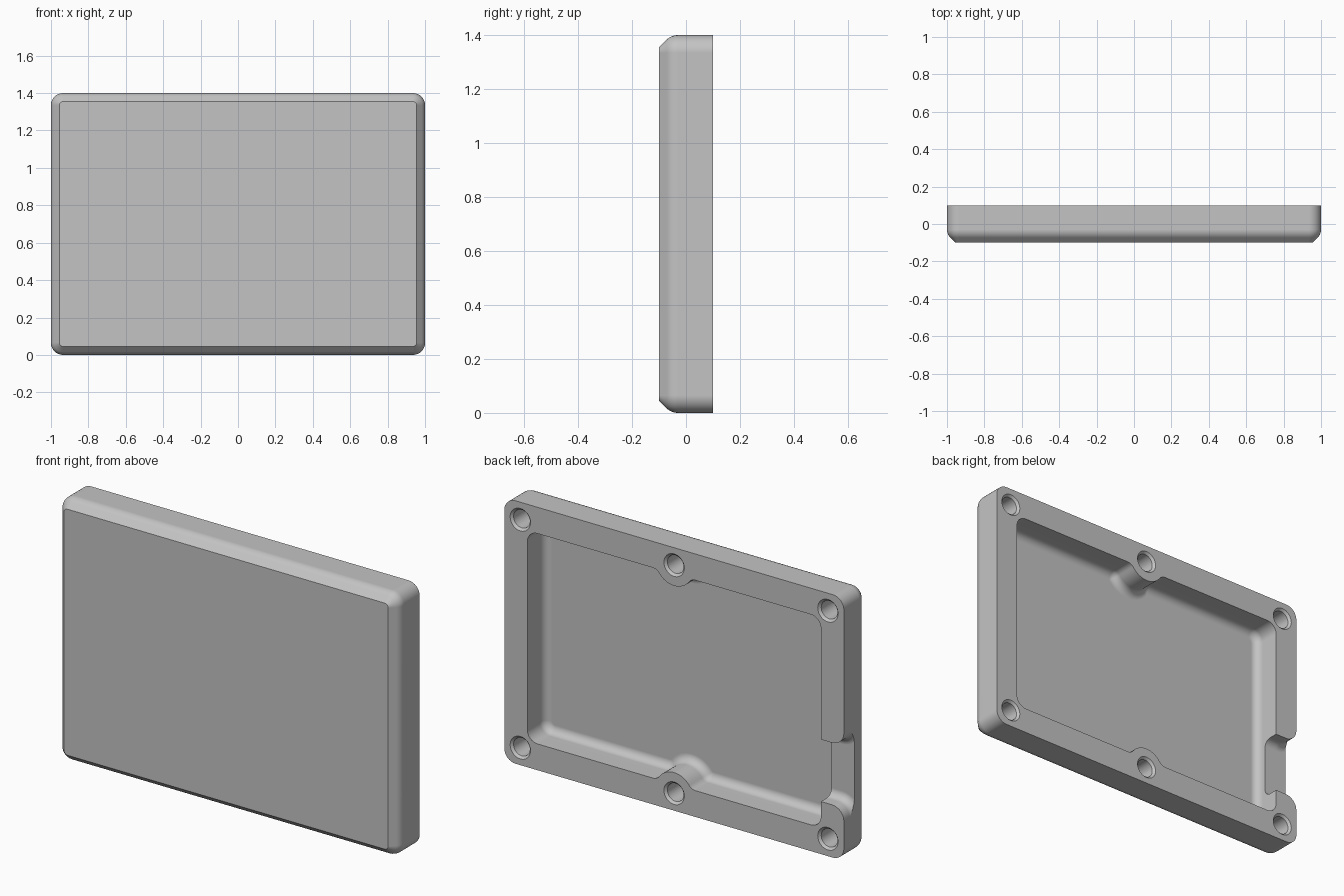
import bpy, bmesh
from math import sin, cos, pi, sqrt, atan2

if "Cube" in bpy.data.objects:
    bpy.data.objects.remove(bpy.data.objects["Cube"], do_unlink=True)

grey = bpy.data.materials.new("plain_grey")
grey.use_nodes = True
grey.diffuse_color = (0.55, 0.55, 0.55, 1)
grey.node_tree.nodes["Principled BSDF"].inputs["Base Color"].default_value = (0.55, 0.55, 0.55, 1)

MID = 0.7              # height of the centre
BACK, FRONT = 0.1, -0.1


def arc(cx, cz, r, a0, a1, n=8):
    return [(cx + r * cos(a0 + (a1 - a0) * i / n),
             cz + r * sin(a0 + (a1 - a0) * i / n)) for i in range(n + 1)]


def four_way(quarter):
    """Mirror a quarter outline in both axes into a closed loop."""
    def flip(sx, sz):
        return [(sx * x, sz * z) for x, z in quarter]
    return flip(1, 1) + flip(1, -1)[::-1] + flip(-1, -1) + flip(-1, 1)[::-1]


def loft(name, layers, cx=0, cz=MID):
    """Skin a stack of (y, outline) layers and cap both ends."""
    bm = bmesh.new()
    rings = [[bm.verts.new((cx + x, y, cz + z)) for x, z in pts] for y, pts in layers]
    n = len(rings[0])
    for a, b in zip(rings, rings[1:]):
        for i in range(n):
            j = (i + 1) % n
            bm.faces.new((a[i], a[j], b[j], b[i]))
    bm.faces.new(rings[0])
    bm.faces.new(rings[-1])
    bmesh.ops.remove_doubles(bm, verts=bm.verts, dist=1e-5)
    bmesh.ops.recalc_face_normals(bm, faces=bm.faces)
    mesh = bpy.data.meshes.new(name)
    bm.to_mesh(mesh)
    bm.free()
    mesh.materials.append(grey)
    obj = bpy.data.objects.new(name, mesh)
    bpy.context.collection.objects.link(obj)
    return obj


# Outer shell: rounded slab with a softened bevel round the front
def slab(inset, r=0.065):
    return four_way(arc(1 - r, MID - r, r - inset, pi / 2, 0))


soft = 0.06
bevel = [(FRONT, slab(0.045))]
for i in range(7):
    a = pi / 4 * (1 - i / 6)
    bevel.append((-0.03 - soft * sin(a), slab(soft * (1 - cos(a)))))
shell = loft("cover_shell", bevel + [(BACK, slab(0))])

# Pocket outline with a round boss at the middle of each long edge
HX, HZ = 0.865, 0.56
SX, SZ = 0.906, 0.607      # screw positions
BOSS, FIL, COR = 0.11, 0.045, 0.06


def pocket(d):
    fz = HZ - FIL
    fx = sqrt((BOSS + FIL) ** 2 - (SZ - fz) ** 2)
    a = atan2(fz - SZ, fx)
    return four_way(arc(0, SZ, BOSS + d, -pi / 2, a)
                    + arc(fx, fz, FIL - d, a + pi, pi / 2)
                    + arc(HX - COR, HZ - COR, COR - d, pi / 2, 0))


def filleted(outline, floor, r, n=6):
    """Layers of a recess whose floor meets its walls in a fillet."""
    layers = [(BACK + 0.05, outline(0))]
    for i in range(n + 1):
        a = pi / 2 * i / n
        layers.append((floor + r * (1 - sin(a)), outline(r * (1 - cos(a)))))
    return layers


cutters = [loft("pocket_cutter", filleted(pocket, -0.05, 0.042))]


# Cable notch through the right wall, flaring outwards
def notch(d, half=0.165, flare=0.07):
    side = [(-0.78, half - d)] + arc(flare - 1, half + flare, flare + d, -pi / 2, -pi)
    side.append((-1.2, half + flare))
    return side + [(x, -z) for x, z in reversed(side)]


cutters.append(loft("notch_cutter", filleted(notch, 0.012, 0.04), cz=0.445))

# Countersunk blind screw holes
for x in (-SX, 0, SX):
    for z in (-SZ, SZ):
        steps = [(0.112, 0.072), (0.088, 0.048), (-0.02, 0.048)]
        cutters.append(loft("hole_cutter",
                            [(y, arc(0, 0, r, 0, 2 * pi, 32)[:-1]) for y, r in steps],
                            cx=x, cz=MID + z))

# Cut every recess, then drop the cutters
bpy.context.view_layer.objects.active = shell
shell.select_set(True)
for c in cutters:
    c.hide_render = True
    mod = shell.modifiers.new("cut", 'BOOLEAN')
    mod.operation = 'DIFFERENCE'
    mod.solver = 'EXACT'
    mod.object = c
    bpy.ops.object.modifier_apply(modifier=mod.name)
for c in cutters:
    bpy.data.objects.remove(c, do_unlink=True)

bpy.ops.object.shade_smooth_by_angle(angle=pi / 6)
weighted = shell.modifiers.new("weighted_normals", 'WEIGHTED_NORMAL')
weighted.keep_sharp = True
